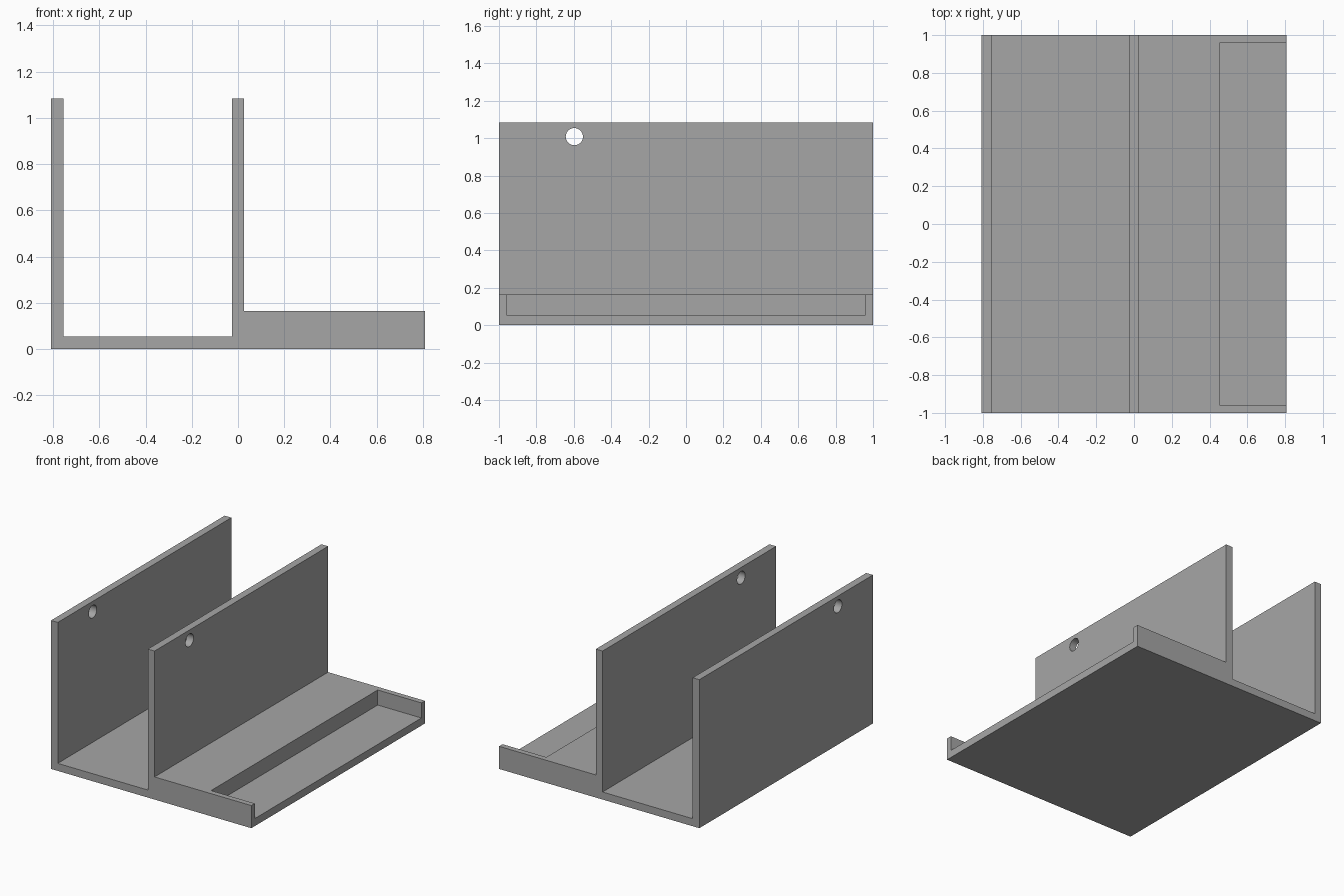
import bpy, bmesh, math

if "Cube" in bpy.data.objects:
    bpy.data.objects.remove(bpy.data.objects["Cube"])

grey = bpy.data.materials.new("plain grey")
grey.diffuse_color = (0.38, 0.38, 0.38, 1)
grey.use_nodes = True
grey.node_tree.nodes["Principled BSDF"].inputs["Base Color"].default_value = grey.diffuse_color

HALF_X, HALF_Y = 0.808, 1.0
WALL_TOP, FLOOR, LEDGE = 1.083, 0.055, 0.165
INNER = 0.027  # half thickness of the middle wall


def extruded(name, profile):
    """Extrude an x-z profile along the full depth in y."""
    bm = bmesh.new()
    face = bm.faces.new([bm.verts.new((x, -HALF_Y, z)) for x, z in profile])
    ext = bmesh.ops.extrude_face_region(bm, geom=[face])
    moved = [v for v in ext["geom"] if isinstance(v, bmesh.types.BMVert)]
    bmesh.ops.translate(bm, verts=moved, vec=(0, 2 * HALF_Y, 0))
    bmesh.ops.recalc_face_normals(bm, faces=bm.faces)
    mesh = bpy.data.meshes.new(name)
    bm.to_mesh(mesh)
    bm.free()
    obj = bpy.data.objects.new(name, mesh)
    bpy.context.collection.objects.link(obj)
    mesh.materials.append(grey)
    return obj


def cut(target, cutter):
    """Subtract the cutter from the target, then discard it."""
    cutter.hide_render = True
    cutter.data.materials.append(grey)
    mod = target.modifiers.new("cut", "BOOLEAN")
    mod.operation, mod.solver, mod.object = "DIFFERENCE", "EXACT", cutter
    bpy.context.view_layer.objects.active = target
    bpy.ops.object.modifier_apply(modifier=mod.name)
    bpy.data.objects.remove(cutter)


# Stand: two upright walls, thin floor between them, thick ledge on the right
stand = extruded("stand", [
    (-HALF_X, 0), (HALF_X, 0), (HALF_X, LEDGE), (INNER, LEDGE),
    (INNER, WALL_TOP), (-INNER, WALL_TOP), (-INNER, FLOOR),
    (-HALF_X + 0.054, FLOOR), (-HALF_X + 0.054, WALL_TOP), (-HALF_X, WALL_TOP)])

# Tray pocket in the ledge, open on its outer side
x0, x1, z1 = 0.455, HALF_X + 0.2, LEDGE + 0.2
bpy.ops.mesh.primitive_cube_add(size=1, location=((x0 + x1) / 2, 0, (FLOOR + z1) / 2))
pocket = bpy.context.object
pocket.name = "pocket_cutter"
pocket.scale = (x1 - x0, 1.92, z1 - FLOOR)
cut(stand, pocket)

# Round hole through both walls near the top front
bpy.ops.mesh.primitive_cylinder_add(vertices=40, radius=0.046, depth=3,
                                    location=(0, -0.597, 1.008),
                                    rotation=(0, math.pi / 2, 0))
hole = bpy.context.object
hole.name = "hole_cutter"
cut(stand, hole)

# Smooth hole walls, crisp edges elsewhere
bpy.ops.object.select_all(action="DESELECT")
stand.select_set(True)
bpy.context.view_layer.objects.active = stand
bpy.ops.object.shade_smooth_by_angle(angle=math.radians(30))
